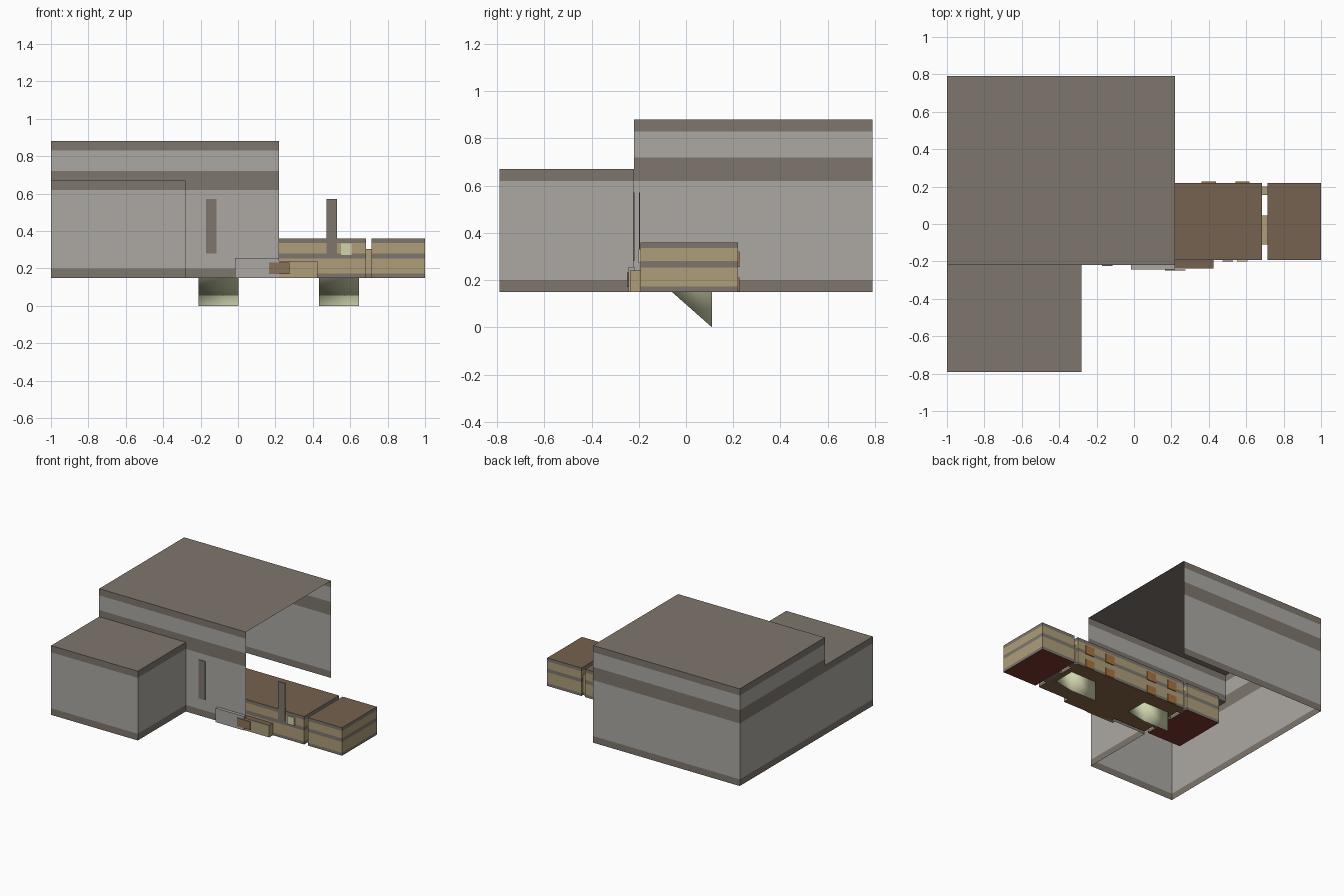
import bpy, bmesh

if "Cube" in bpy.data.objects:
    bpy.data.objects.remove(bpy.data.objects["Cube"])

def lin(c):
    c /= 255
    return c / 12.92 if c <= 0.04045 else ((c + 0.055) / 1.055) ** 2.4

def mat(name, r, g, b):
    m = bpy.data.materials.new(name)
    m.diffuse_color = (lin(r), lin(g), lin(b), 1)
    m.use_nodes = True
    m.node_tree.nodes["Principled BSDF"].inputs["Base Color"].default_value = m.diffuse_color
    return m

GREY = mat("light_grey", 172, 169, 163)
DARK = mat("dark_grey", 126, 118, 109)
TAN = mat("tan", 174, 158, 122)
BROWN = mat("roof_brown", 118, 98, 80)
RED = mat("underside_red", 125, 55, 46)
WOOD = mat("underside_brown", 135, 102, 68)
ORANGE = mat("window_orange", 166, 116, 64)
RUST = mat("door_brown", 138, 114, 88)
CREAM = mat("pale_cream", 208, 213, 174)

def finish(name, bm, mats, recalc=True):
    bmesh.ops.remove_doubles(bm, verts=bm.verts, dist=1e-4)
    if recalc:
        bmesh.ops.recalc_face_normals(bm, faces=bm.faces)
    me = bpy.data.meshes.new(name)
    bm.to_mesh(me)
    bm.free()
    for m in mats:
        me.materials.append(m)
    ob = bpy.data.objects.new(name, me)
    bpy.context.collection.objects.link(ob)
    return ob

def quad(bm, pts, mi=0):
    f = bm.faces.new([bm.verts.new(p) for p in pts])
    f.material_index = mi

def wall(bm, p, q, levels):
    """Vertical wall from p to q made of bands; levels = [z0, mat, z1, mat, z2 ...]"""
    for i in range(0, len(levels) - 2, 2):
        a, mi, b = levels[i:i + 3]
        quad(bm, [(*p, a), (*q, a), (*q, b), (*p, b)], mi)

def box(name, x0, x1, y0, y1, z0, z1, *mats):
    """Box with up to three colours: sides, top, bottom"""
    bm = bmesh.new()
    wl = [z0, 0, z1]
    banded(bm, x0, x1, y0, y1, wl, min(1, len(mats) - 1), min(2, len(mats) - 1))
    return finish(name, bm, mats)

def banded(bm, x0, x1, y0, y1, levels, top, bottom):
    c = [(x0, y0), (x1, y0), (x1, y1), (x0, y1)]
    for i in range(4):
        wall(bm, c[i], c[(i + 1) % 4], levels)
    quad(bm, [(*p, levels[-1]) for p in c], top)
    quad(bm, [(*p, levels[0]) for p in reversed(c)], bottom)

# Main hall: open underneath and on the right, front wall opens into the annex
Z0, XL, XR, XA, YF, YM, YB = 0.15, -1.0, 0.22, -0.28, -0.79, -0.22, 0.79
low = [Z0, 1, 0.20, 0, 0.62, 1, 0.67]
high = [0.67, 1, 0.72, 0, 0.83, 1, 0.88]
bm = bmesh.new()
for lv in (low, high):
    wall(bm, (XR, YB), (XL, YB), lv)
    wall(bm, (XL, YB), (XL, YM), lv)
    wall(bm, (XA, YM), (XR, YM), lv)
wall(bm, (XL, YM), (XA, YM), high)
quad(bm, [(XL, YM, .88), (XA, YM, .88), (XR, YM, .88), (XR, YB, .88), (XL, YB, .88)], 1)
finish("main_hall", bm, [GREY, DARK], False)

# Lower annex at the front left
bm = bmesh.new()
wall(bm, (XL, YM), (XL, YF), low)
wall(bm, (XL, YF), (XA, YF), low)
wall(bm, (XA, YF), (XA, YM), low)
quad(bm, [(XL, YF, .67), (XA, YF, .67), (XA, YM, .67), (XL, YM, .67)], 1)
finish("annex", bm, [GREY, DARK], False)

# Three wagons running into the hall, mirrored about the middle wagon
CX = 0.215
stripes = [Z0, 1, 0.172, 0, 0.253, 1, 0.28, 0, 0.335, 1, 0.36]
for name, x0, x1, under in (("end_wagon_outer", 0.715, 1.0, RED),
                            ("middle_wagon", -0.255, 0.685, WOOD),
                            ("end_wagon_inner", -0.57, -0.285, RED)):
    bm = bmesh.new()
    banded(bm, x0, x1, -0.193, 0.22, stripes, 2, 3)
    finish(name, bm, [TAN, DARK, BROWN, under])

# Links between the wagons
for i, x in enumerate((0.685, -0.285)):
    for part, y0, y1 in (("wide", -0.11, 0.045), ("narrow", 0.155, 0.20)):
        bm = bmesh.new()
        banded(bm, x, x + 0.03, y0, y1, [Z0, 1, 0.172, 0, 0.305], 0, 1)
        finish(f"link_{part}_{i}", bm, [TAN, DARK])

# Windows on the back of the middle wagon
for i, dx in enumerate((-0.365, -0.185, 0.185, 0.365)):
    for row, z0, z1 in (("low", 0.152, 0.212), ("high", 0.255, 0.322)):
        x = CX + dx
        box(f"window_{row}_{i}", x - .038, x + .038, 0.219, 0.226, z0, z1, ORANGE)

# Paired parts: upright plate, lamp and wedge support
for i, x in enumerate((-0.105, 0.54)):
    y = -0.224 if i == 0 else -0.2
    box(f"upright_plate_{i}", x - .067, x - .011, y, y + .006, 0.28, 0.57, DARK)
    box(f"lamp_{i}", x + .01, x + .068, -0.201, -0.192, 0.272, 0.332, CREAM)
    bm = bmesh.new()
    prof = [(-0.06, Z0), (0.11, 0.0), (0.11, Z0)]
    ends = [[bm.verts.new((x + s, *p)) for p in prof] for s in (-.107, .107)]
    for e in ends:
        bm.faces.new(e)
    for k in range(2):
        bm.faces.new([ends[0][k], ends[0][k + 1], ends[1][k + 1], ends[1][k]])
    ob = finish(f"wedge_support_{i}", bm, [CREAM])
    for p in ob.data.polygons:
        p.use_smooth = True

# Front porch with its grey half cover and door plate
box("porch", 0.01, 0.425, -0.237, -0.193, Z0, 0.24, TAN, BROWN, WOOD)
box("porch_cover", -0.015, 0.22, -0.243, -0.218, Z0, 0.255, GREY)
box("door_plate", 0.165, 0.275, -0.249, -0.242, 0.17, 0.232, RUST)
